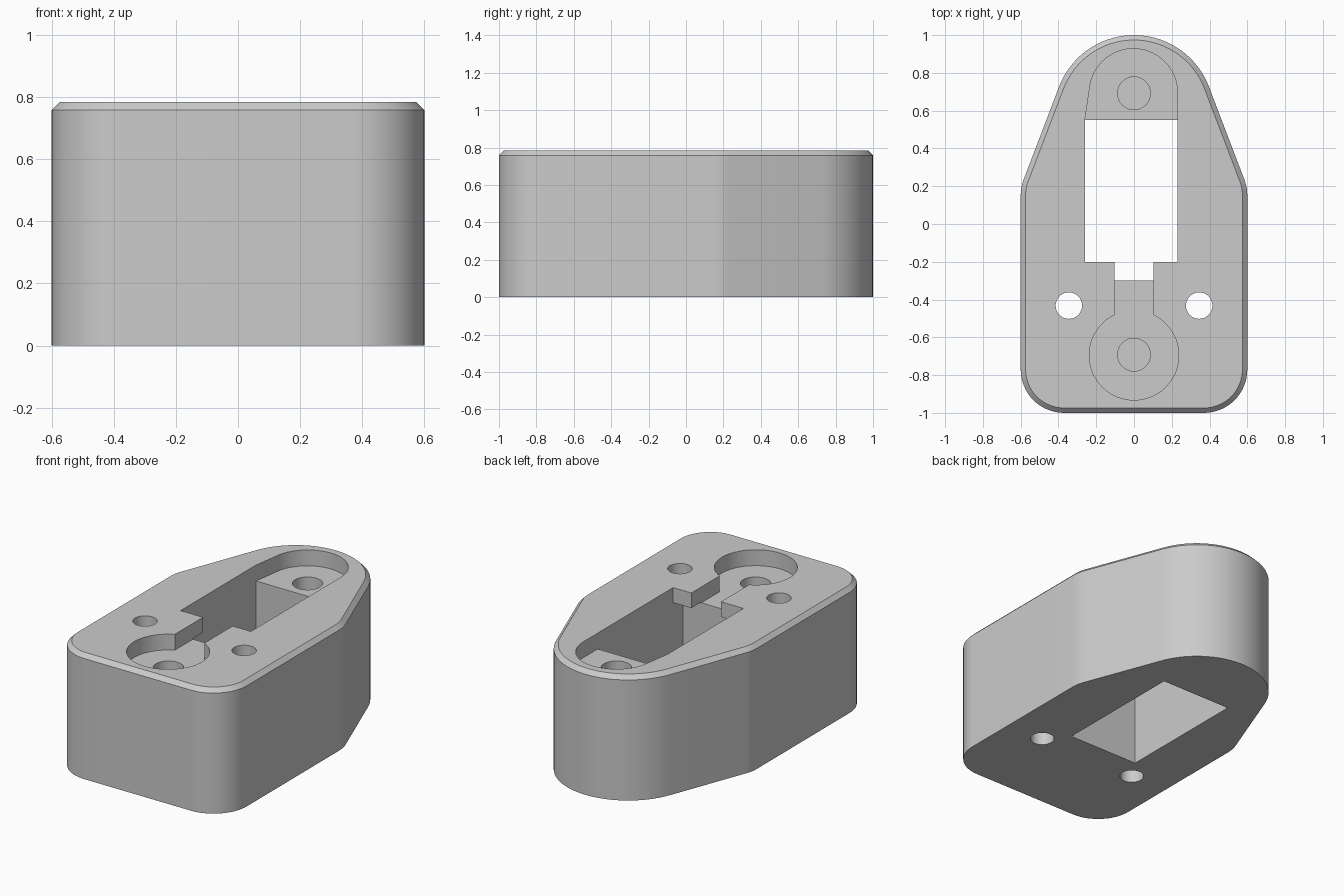
import bpy
import bmesh
from math import radians, cos, sin

HEIGHT = 0.785
FLOOR = 0.685          # level of the shallow recess
CHAMFER = 0.026

if "Cube" in bpy.data.objects:
    bpy.data.objects.remove(bpy.data.objects["Cube"], do_unlink=True)

grey = bpy.data.materials.new("light grey")
grey.use_nodes = True
grey.diffuse_color = (0.6, 0.6, 0.6, 1)
grey.node_tree.nodes["Principled BSDF"].inputs["Base Color"].default_value = (0.6, 0.6, 0.6, 1)


def arc(cx, cy, r, start, end, steps):
    """Points on an arc, angles in degrees."""
    angles = [radians(start + (end - start) * i / steps) for i in range(steps + 1)]
    return [(cx + r * cos(a), cy + r * sin(a)) for a in angles]


def prism(name, outline, z0, z1, chamfer=0):
    """Extrude an outline upwards, with an optional chamfer round the top."""
    bm = bmesh.new()
    base = bm.faces.new([bm.verts.new((x, y, z0)) for x, y in outline])
    result = bmesh.ops.extrude_face_region(bm, geom=[base], use_keep_orig=True)
    top = next(g for g in result["geom"] if isinstance(g, bmesh.types.BMFace))
    bmesh.ops.translate(bm, verts=top.verts[:], vec=(0, 0, z1 - z0))
    bmesh.ops.recalc_face_normals(bm, faces=bm.faces[:])
    if chamfer:
        bmesh.ops.bevel(bm, geom=top.edges[:], offset=chamfer, segments=1, affect='EDGES')
    mesh = bpy.data.meshes.new(name)
    bm.to_mesh(mesh)
    bm.free()
    mesh.materials.append(grey)
    obj = bpy.data.objects.new(name, mesh)
    bpy.context.collection.objects.link(obj)
    return obj


def cut(body, name, outline, z0, z1):
    """Subtract a prism from the body and discard it."""
    cutter = prism(name, outline, z0, z1)
    cutter.hide_render = True
    mod = body.modifiers.new(name, 'BOOLEAN')
    mod.operation = 'DIFFERENCE'
    mod.solver = 'EXACT'
    mod.object = cutter
    bpy.context.view_layer.objects.active = body
    bpy.ops.object.modifier_apply(modifier=name)
    bpy.data.objects.remove(cutter, do_unlink=True)


# Housing: rounded front corners, tapering to a round back
right = arc(0.37, -0.77, 0.23, -90, 0, 16) + arc(0.36, 0.15, 0.24, 0, 20.9, 5)
left = [(-x, y) for x, y in reversed(right)]
housing = prism("housing", right + arc(0, 0.575, 0.425, 20.9, 159.1, 36) + left,
                0, HEIGHT, CHAMFER)

# Shallow recess: front round pocket, neck, window and rounded back
recess = (arc(0, -0.695, 0.237, 115.8, 424.2, 56)
          + [(0.103, -0.2), (0.23, -0.2)]
          + arc(-0.003, 0.695, 0.233, 0, 174, 32)
          + [(-0.26, 0.55), (-0.26, -0.2), (-0.103, -0.2)])
cut(housing, "recess", recess, FLOOR, 1)

# Through cavity, running a little way under the front lip
cut(housing, "cavity", [(-0.26, -0.3), (0.23, -0.3), (0.23, 0.55), (-0.26, 0.55)],
    -0.1, FLOOR + 0.005)

# Two through holes at the sides, two blind holes in the recess floor
for side in (-1, 1):
    cut(housing, "through_hole", arc(side * 0.345, -0.432, 0.07, 0, 348.75, 31), -0.1, 1)
    cut(housing, "blind_hole", arc(0, side * 0.692, 0.087, 0, 348.75, 31), 0.3, 0.75)

# Smooth the curved walls, keep edges crisp
bpy.ops.object.select_all(action='DESELECT')
housing.select_set(True)
bpy.context.view_layer.objects.active = housing
bpy.ops.object.shade_smooth_by_angle(angle=radians(25))
